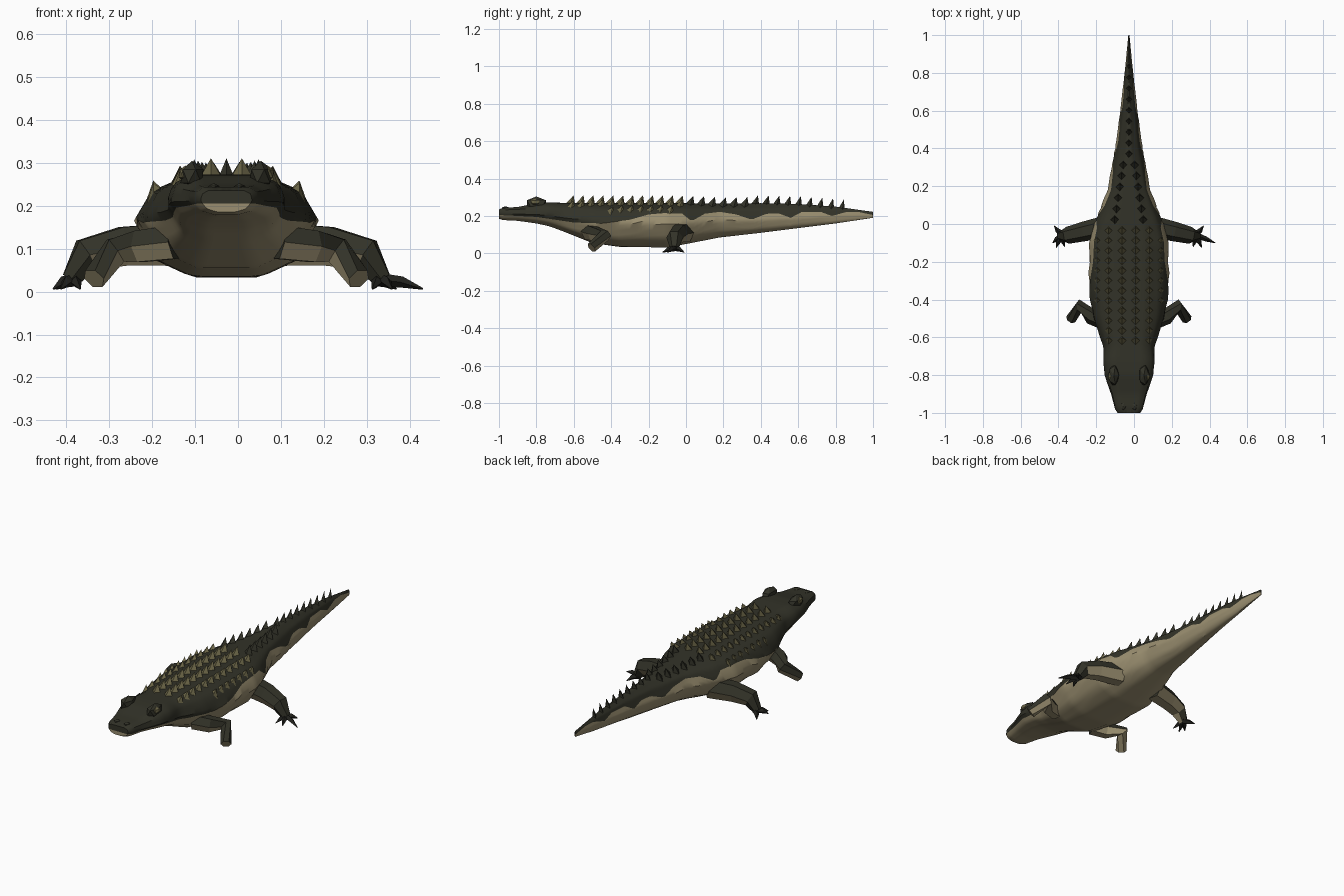
import bpy, bmesh, math
from mathutils import Vector

if "Cube" in bpy.data.objects:
    bpy.data.objects.remove(bpy.data.objects["Cube"])

CX = -0.027  # body axis


def material(name, rgb):
    m = bpy.data.materials.new(name)
    m.use_nodes = True
    m.diffuse_color = (*rgb, 1)
    m.node_tree.nodes["Principled BSDF"].inputs["Base Color"].default_value = (*rgb, 1)
    return m


HIDE = material("dark_hide", (0.032, 0.032, 0.021))
BELLY = material("pale_belly", (0.32, 0.27, 0.16))
SCUTE = material("olive_scute", (0.14, 0.125, 0.06))
CLAW = material("black_claw", (0.015, 0.015, 0.012))


def finish(bm, name, mats, smooth=None):
    bmesh.ops.remove_doubles(bm, verts=bm.verts, dist=0.0002)
    bmesh.ops.recalc_face_normals(bm, faces=bm.faces)
    mesh = bpy.data.meshes.new(name)
    bm.to_mesh(mesh)
    bm.free()
    for m in mats:
        mesh.materials.append(m)
    ob = bpy.data.objects.new(name, mesh)
    bpy.context.collection.objects.link(ob)
    if smooth:
        bpy.ops.object.select_all(action="DESELECT")
        ob.select_set(True)
        bpy.context.view_layer.objects.active = ob
        bpy.ops.object.shade_smooth_by_angle(angle=math.radians(smooth))
    return ob


def lookup(table, y):
    for a, b in zip(table, table[1:]):
        if y <= b[0]:
            t = (y - a[0]) / (b[0] - a[0])
            return [p + (q - p) * t for p, q in zip(a[1:], b[1:])]
    return list(table[-1][1:])


# Stations: y, half width, bottom, widest height, top, flat top fraction
STATIONS = [
    (-1, .06, .185, .21, .235, .7), (-.98, .074, .178, .208, .243, .7),
    (-.9, .095, .174, .208, .248, .65), (-.8, .13, .16, .21, .268, .6),
    (-.73, .14, .145, .208, .272, .6), (-.65, .135, .115, .19, .27, .55),
    (-.5, .19, .055, .17, .27, .45), (-.35, .215, .034, .165, .27, .42),
    (-.1, .215, .032, .165, .27, .42), (0, .187, .05, .168, .268, .42),
    (.18, .115, .085, .175, .266, .35), (.4, .074, .11, .18, .268, .15),
    (.6, .046, .135, .19, .264, .1), (.8, .023, .16, .2, .25, .1),
    (1, .003, .19, .205, .222, .1)]

# Height of the wavy border between back and belly
BORDER = [(-1, .205), (-.8, .195), (-.6, .165), (-.45, .16), (-.3, .18), (-.2, .208),
          (-.12, .215), (-.02, .212), (.03, .172), (.1, .212), (.18, .222), (.27, .208),
          (.35, .18), (.43, .212), (.5, .212), (.56, .19), (.62, .222), (.72, .222),
          (.78, .2), (.86, .222), (.92, .222), (1, .205)]


def section(y):
    w, low, wide, top, flat = lookup(STATIONS, y)
    return [Vector(p) for p in (
        (0, low), (.36 * w, low), (.76 * w, low + .3 * (wide - low)), (w, wide),
        ((.6 + flat / 2) * w, wide + .66 * (top - wide)), (flat * w, top), (0, top))]


def back_height(x, y):
    pts = section(y)[3:]
    for a, b in zip(pts, pts[1:]):
        if b.x <= abs(x) <= a.x:
            return a.y + (b.y - a.y) * (a.x - abs(x)) / (a.x - b.x)
    return pts[0].y


def resample(pts, count):
    total = sum((b - a).length for a, b in zip(pts, pts[1:]))
    out = []
    for i in range(count + 1):
        d = total * i / count
        for a, b in zip(pts, pts[1:]):
            seg = (b - a).length
            if d <= seg + 1e-7:
                break
            d -= seg
        out.append(a.lerp(b, min(1, d / max(seg, 1e-9))))
    return out


# Body: lofted from snout to tail tip, split at the border
K, RINGS = 10, 100
bm = bmesh.new()
rows = []
for r in range(RINGS + 1):
    y = -1 + 2 * r / RINGS
    pts, z = section(y), lookup(BORDER, y)[0]
    i = next(i for i in range(1, 6) if pts[i].y <= z <= pts[i + 1].y)
    cut = pts[i].lerp(pts[i + 1], (z - pts[i].y) / (pts[i + 1].y - pts[i].y))
    half = resample(pts[:i + 1] + [cut], K) + resample([cut] + pts[i + 1:], K)[1:]
    rows.append([[bm.verts.new((CX + s * p.x, y, p.y)) for p in half] for s in (1, -1)])
for j in range(2 * K):
    mat = 1 if j < K else 0
    for a, b in zip(rows, rows[1:]):
        for s in (0, 1):
            bm.faces.new((a[s][j], a[s][j + 1], b[s][j + 1], b[s][j])).material_index = mat
    for end in (rows[0], rows[-1]):
        bm.faces.new((end[0][j], end[0][j + 1], end[1][j + 1], end[1][j])).material_index = mat
finish(bm, "body", [HIDE, BELLY], 35)


def spike(bm, x, y, size, height):
    z = back_height(x, y)
    base = [bm.verts.new((CX + x + dx * size, y + dy * size,
                          back_height(x + dx * size, y + dy * size) - .008))
            for dx, dy in ((1, 0), (0, 1), (-1, 0), (0, -1))]
    tip = bm.verts.new((CX + x, y + size * .7, z + height))
    bm.faces.new(base)
    for i in range(4):
        bm.faces.new((base[i], base[(i + 1) % 4], tip))


# Rows of raised scutes on the back
bm = bmesh.new()
for r in range(12):
    y = -.62 + r * .053
    for s in (1, -1):
        spike(bm, s * .036, y, .027, .04)
        spike(bm, s * .108, y, .025, .03)
        if 4 <= r <= 10:
            spike(bm, s * .17, y, .022, .022)
finish(bm, "back_scutes", [SCUTE])

# Tail crest: a pair of rows that merge into one
bm = bmesh.new()
for r in range(15):
    y = .02 + r * .058
    if r < 6:
        for s in (1, -1):
            spike(bm, s * (.075 - .009 * r), y, .026, .04)
    else:
        spike(bm, 0, y, .028 - .0008 * r, .042)
finish(bm, "tail_crest", [HIDE])


def blob(name, mat, centre, size):
    bm = bmesh.new()
    bmesh.ops.create_icosphere(bm, subdivisions=1, radius=1)
    bmesh.ops.scale(bm, vec=size, verts=bm.verts)
    bmesh.ops.translate(bm, vec=centre, verts=bm.verts)
    finish(bm, name, [mat])


def limb(bm, path, radii, sides=6, pale_end=False):
    path = [Vector(p) for p in path]
    rings = []
    for i, (p, r) in enumerate(zip(path, radii)):
        t = (path[min(i + 1, len(path) - 1)] - path[max(i - 1, 0)]).normalized()
        u = t.cross(Vector((0, 0, 1))).normalized()
        v = u.cross(t)
        angles = [math.tau * k / sides for k in range(sides)]
        rings.append([bm.verts.new(p + r * (u * math.cos(a) + v * math.sin(a))) for a in angles])
    for a, b in zip(rings, rings[1:]):
        for k in range(sides):
            n = (k + 1) % sides
            f = bm.faces.new((a[k], a[n], b[n], b[k]))
            f.normal_update()
            outward = f.calc_center_median() - (sum((q.co for q in a + b), Vector()) / (2 * sides))
            f.material_index = 1 if outward.normalized().z < -.4 else 0
    bm.faces.new(rings[0])
    bm.faces.new(rings[-1]).material_index = 1 if pale_end else 0


for s, side in ((1, "left"), (-1, "right")):
    def at(x, y, z):
        return (CX + s * x, y, z)

    # Head details
    blob(side + "_brow", HIDE, at(.08, -.8, .268), (.03, .06, .036))
    blob(side + "_eye", SCUTE, at(.096, -.806, .274), (.017, .028, .019))
    blob(side + "_nostril", HIDE, at(.03, -.965, .24), (.016, .022, .012))

    # Front leg ending in a blunt foot
    bm = bmesh.new()
    limb(bm, [at(.12, -.52, .115), at(.2, -.49, .105), at(.258, -.435, .095),
              at(.308, -.505, .03)], (.045, .042, .036, .028), pale_end=True)
    finish(bm, side + "_front_leg", [HIDE, BELLY])

    # Hind leg with a bent ankle
    bm = bmesh.new()
    limb(bm, [at(.11, -.01, .11), at(.24, -.04, .105), at(.325, -.06, .085),
              at(.362, -.062, .028)], (.058, .052, .045, .024))
    finish(bm, side + "_hind_leg", [HIDE, BELLY])

    # Splayed claws on the hind foot; the two feet reach differently
    reach = .43 - s * CX
    bm = bmesh.new()
    for x, y in ((reach, -.1), (.385, -.125), (.34, -.12), (.395, -.01)):
        limb(bm, [at(.35, -.055, .028), at((x + .36) / 2, (y - .06) / 2, .022), at(x, y, .006)],
             (.016, .013, .002), sides=4)
    finish(bm, side + "_hind_claws", [CLAW, CLAW])
